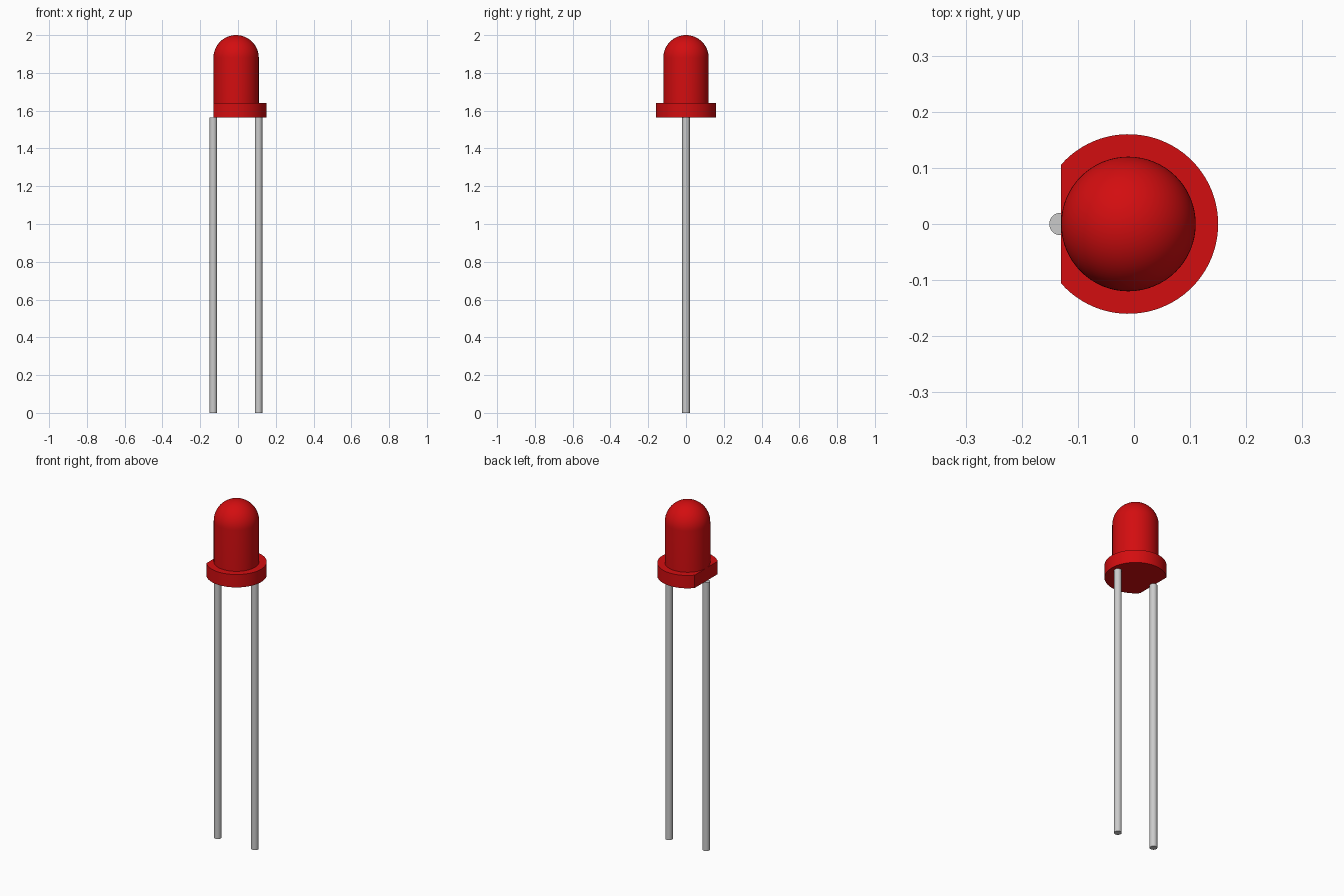
import bpy
import bmesh
import math

cube = bpy.data.objects.get("Cube")
if cube:
    bpy.data.objects.remove(cube, do_unlink=True)

AXIS_X = -0.01      # centre line of the bulb
BODY_R = 0.12
FLANGE_R = 0.16
FLANGE_Z, FLANGE_TOP, DOME_Z = 1.565, 1.64, 1.88
SEGMENTS = 64


def material(name, color):
    mat = bpy.data.materials.new(name)
    mat.use_nodes = True
    mat.diffuse_color = color
    mat.node_tree.nodes["Principled BSDF"].inputs["Base Color"].default_value = color
    return mat


red = material("red plastic", (0.65, 0.004, 0.005, 1))
grey = material("grey metal", (0.6, 0.6, 0.6, 1))


def add_object(name, bm, mat):
    bmesh.ops.recalc_face_normals(bm, faces=bm.faces)
    mesh = bpy.data.meshes.new(name)
    bm.to_mesh(mesh)
    bm.free()
    mesh.materials.append(mat)
    obj = bpy.data.objects.new(name, mesh)
    bpy.context.collection.objects.link(obj)
    bpy.ops.object.select_all(action='DESELECT')
    obj.select_set(True)
    bpy.context.view_layer.objects.active = obj
    bpy.ops.object.shade_smooth_by_angle(angle=math.radians(35))
    return obj


def prism(name, outline, bottom, top, mat):
    bm = bmesh.new()
    base = bm.faces.new([bm.verts.new((x, y, bottom)) for x, y in outline])
    extruded = bmesh.ops.extrude_face_region(bm, geom=[base], use_keep_orig=True)
    verts = [v for v in extruded["geom"] if isinstance(v, bmesh.types.BMVert)]
    bmesh.ops.translate(bm, verts=verts, vec=(0, 0, top - bottom))
    return add_object(name, bm, mat)


def arc(cx, radius, half_angle, count):
    angles = [half_angle * (2 * i / count - 1) for i in range(count + 1)]
    return [(cx + radius * math.cos(a), radius * math.sin(a)) for a in angles]


# Domed bulb: straight wall and hemisphere, spun about its axis
bm = bmesh.new()
profile = [(BODY_R, FLANGE_TOP - 0.01)]
for i in range(17):
    a = math.pi / 2 * i / 16
    profile.append((BODY_R * math.cos(a), DOME_Z + BODY_R * math.sin(a)))
verts = [bm.verts.new((AXIS_X + r, 0, z)) for r, z in profile]
edges = [bm.edges.new(pair) for pair in zip(verts, verts[1:])]
bmesh.ops.spin(bm, geom=verts + edges, cent=(AXIS_X, 0, 0), axis=(0, 0, 1),
               angle=math.tau, steps=SEGMENTS, use_merge=True)
bmesh.ops.remove_doubles(bm, verts=bm.verts, dist=0.0001)
add_object("bulb", bm, red)

# Flange with one flat side, level with the bulb wall
flat_angle = math.acos(-BODY_R / FLANGE_R)
prism("flange", arc(AXIS_X, FLANGE_R, flat_angle, SEGMENTS), FLANGE_Z, FLANGE_TOP, red)

# Two round wire legs
for name, x in (("right_leg", -0.131), ("left_leg", 0.109)):
    prism(name, arc(x, 0.02, math.pi, 32)[:-1], 0, FLANGE_Z, grey)
